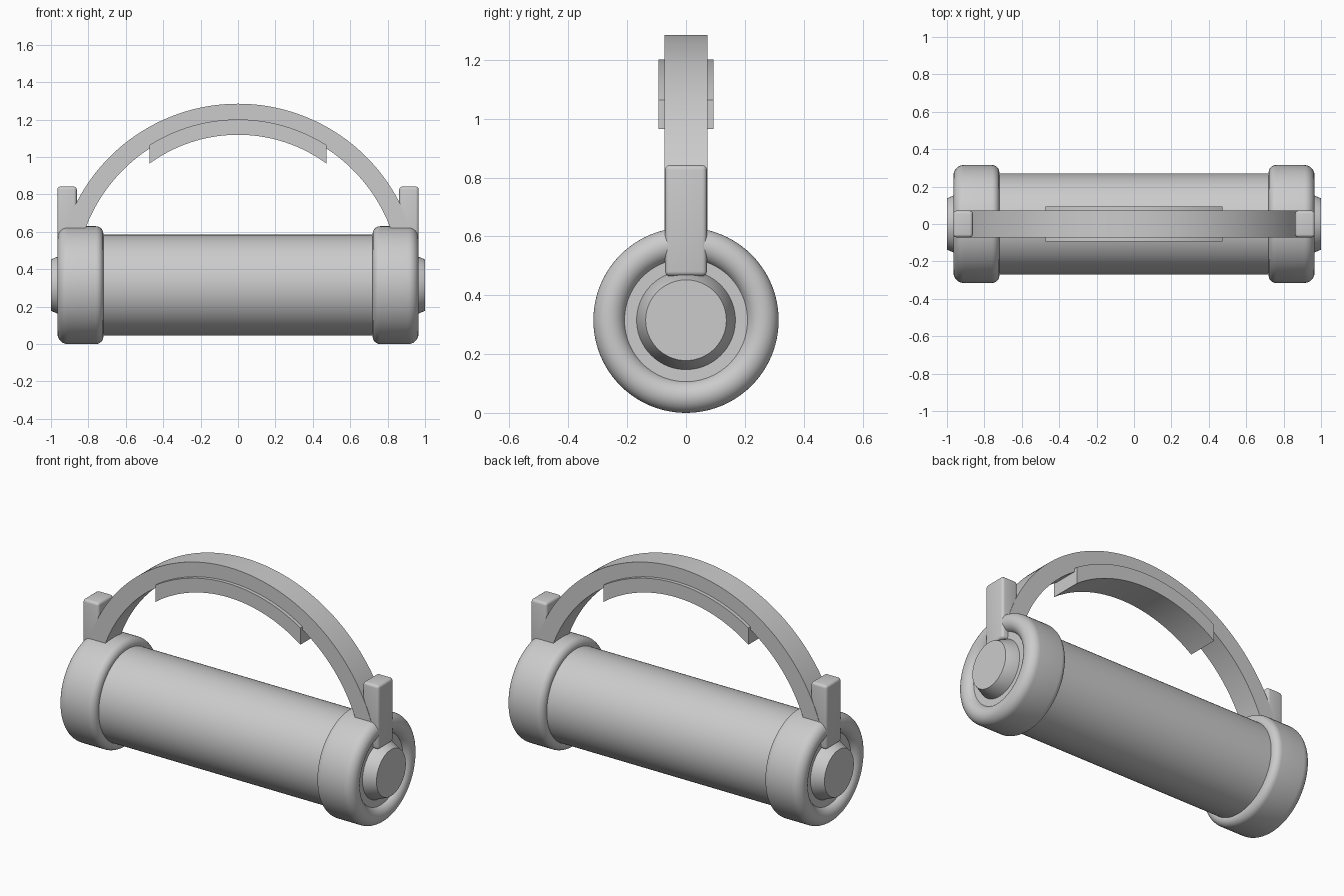
import bpy
import bmesh
from math import pi, sin, cos, sqrt, radians
from mathutils import Vector, Matrix

cube = bpy.data.objects.get("Cube")
if cube:
    bpy.data.objects.remove(cube, do_unlink=True)

AXIS_Z = 0.315          # height of the drum axis and the handle centre
SIDES = 96

grey = bpy.data.materials.new("plain grey")
grey.use_nodes = True
grey.diffuse_color = (0.6, 0.6, 0.6, 1)
grey.node_tree.nodes["Principled BSDF"].inputs["Base Color"].default_value = (0.6, 0.6, 0.6, 1)


def finish(name, bm):
    """Turn a bmesh into a smooth-shaded object with sharp edges kept."""
    bmesh.ops.recalc_face_normals(bm, faces=bm.faces)
    mesh = bpy.data.meshes.new(name)
    bm.to_mesh(mesh)
    bm.free()
    for p in mesh.polygons:
        p.use_smooth = True
    mesh.set_sharp_from_angle(angle=radians(32))
    mesh.materials.append(grey)
    obj = bpy.data.objects.new(name, mesh)
    bpy.context.collection.objects.link(obj)
    return obj


def lathe(name, profile, side=1):
    """Revolve (x, radius) points about the drum axis and close both ends."""
    bm = bmesh.new()
    rings = []
    for x, r in profile:
        rings.append([bm.verts.new((side * x, r * cos(2 * pi * i / SIDES),
                                    AXIS_Z + r * sin(2 * pi * i / SIDES)))
                      for i in range(SIDES)])
    for a, b in zip(rings, rings[1:]):
        for i in range(SIDES):
            j = (i + 1) % SIDES
            bm.faces.new((a[i], a[j], b[j], b[i]))
    bm.faces.new(rings[0])
    bm.faces.new(rings[-1])
    return finish(name, bm)


def arch(name, r_out, r_in, x_out, x_in, half_width, steps=64):
    """Curved band in the xz plane, ending at the given x on each rim."""
    bm = bmesh.new()
    rows = []
    for i in range(steps + 1):
        t = cos(pi * i / steps)      # closer spacing towards the ends
        xo, xi = x_out * t, x_in * t
        zo = AXIS_Z + sqrt(r_out ** 2 - xo ** 2)
        zi = AXIS_Z + sqrt(r_in ** 2 - xi ** 2)
        rows.append([bm.verts.new(c) for c in (
            (xo, -half_width, zo), (xo, half_width, zo),
            (xi, half_width, zi), (xi, -half_width, zi))])
    for a, b in zip(rows, rows[1:]):
        for k in range(4):
            m = (k + 1) % 4
            bm.faces.new((a[k], a[m], b[m], b[k]))
    bm.faces.new(rows[0])
    bm.faces.new(rows[-1])
    return finish(name, bm)


def rounded_box(name, low, high, bevel):
    low, high = Vector(low), Vector(high)
    bm = bmesh.new()
    bmesh.ops.create_cube(bm, size=1, matrix=Matrix.Translation((low + high) / 2)
                          @ Matrix.Diagonal((*(high - low), 1)))
    bmesh.ops.bevel(bm, geom=bm.edges[:], offset=bevel, segments=4,
                    profile=0.5, affect='EDGES')
    return finish(name, bm)


def arc(cx, cr, radius, start, end, steps):
    """Profile points on a circle, angles in degrees from +x towards the rim."""
    pts = []
    for i in range(steps + 1):
        a = radians(start + (end - start) * i / steps)
        pts.append((cx + radius * cos(a), cr + radius * sin(a)))
    return pts


# Main drum
lathe("drum", [(-0.75, 0.27), (0.75, 0.27)])

# End cap: rounded inner corner, rolled outer rim, sunken centre
cap_profile = ([(0.72, 0.2)]
               + arc(0.76, 0.275, 0.04, 180, 90, 8)
               + arc(0.91, 0.26, 0.055, 90, -68, 16)
               + [(0.93, 0.1)])
button_profile = [(0.9, 0.168), (0.93, 0.168), (1.0, 0.137)]

for label, side in (("left", 1), ("right", -1)):
    lathe(label + "_end_cap", cap_profile, side)
    lathe(label + "_end_button", button_profile, side)
    xs = sorted((side * 0.862, side * 0.966))
    rounded_box(label + "_handle_post", (xs[0], -0.071, 0.465),
                (xs[1], 0.071, 0.842), 0.016)

# Carrying handle and the wider grip under its crown
arch("handle", 0.97, 0.87, 0.925, 0.825, 0.073, 96)
arch("handle_grip", 0.886, 0.804, 0.473, 0.473, 0.094)
